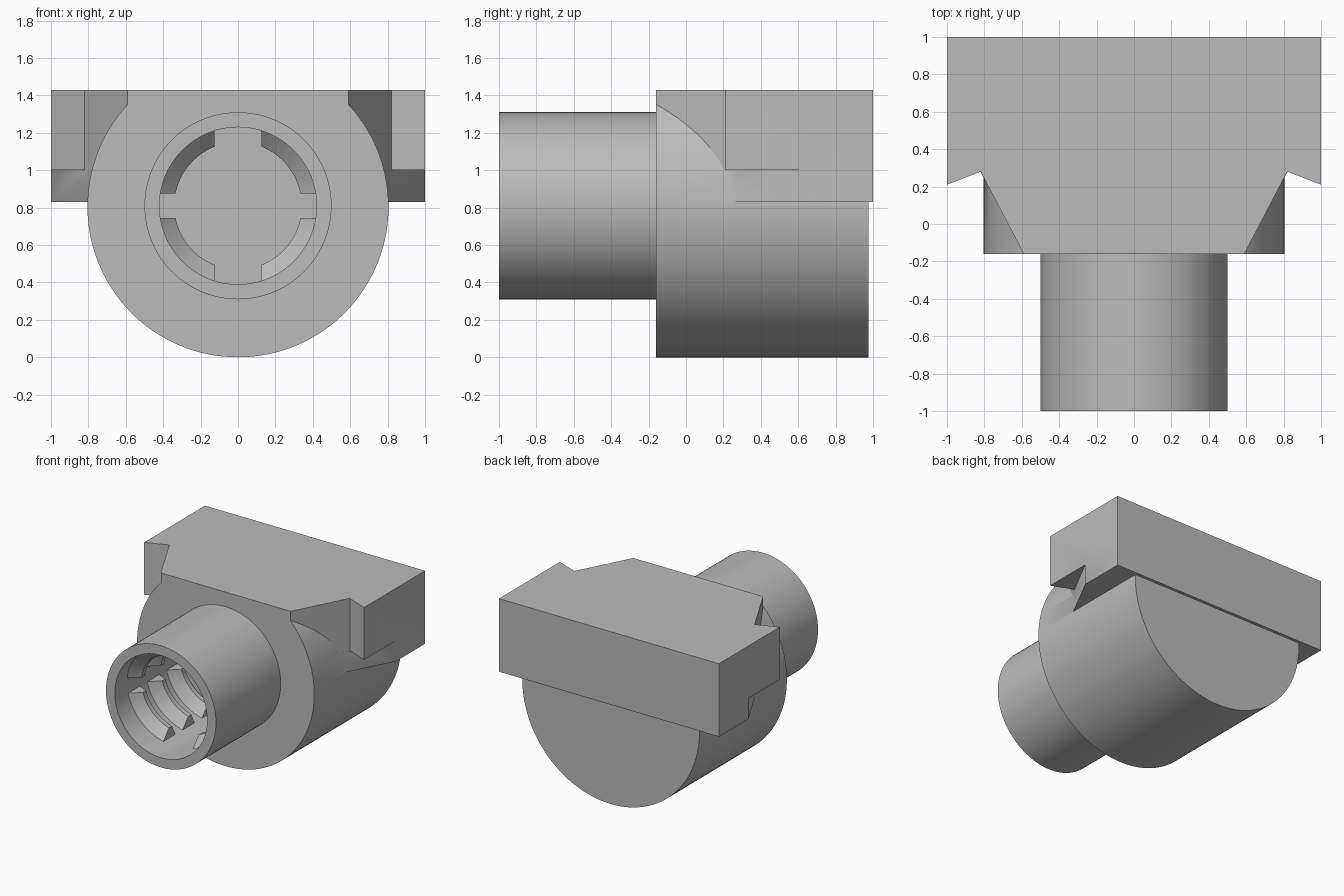
import bpy, bmesh, math
from mathutils import Vector

cube = bpy.data.objects.get("Cube")
if cube:
    bpy.data.objects.remove(cube, do_unlink=True)

# Single plain grey material
GREY = (0.5, 0.5, 0.5, 1)
mat = bpy.data.materials.new("plain_grey")
mat.use_nodes = True
mat.diffuse_color = GREY
next(n for n in mat.node_tree.nodes
     if n.type == 'BSDF_PRINCIPLED').inputs["Base Color"].default_value = GREY

FRONT, TOP = -0.16, 1.43      # collar front face, block top
COLLAR_R, PIPE_Z = 0.805, 0.81


def finish(name, bm):
    bmesh.ops.remove_doubles(bm, verts=bm.verts, dist=1e-5)
    bmesh.ops.recalc_face_normals(bm, faces=bm.faces)
    mesh = bpy.data.meshes.new(name)
    bm.to_mesh(mesh)
    bm.free()
    mesh.materials.append(mat)
    obj = bpy.data.objects.new(name, mesh)
    bpy.context.collection.objects.link(obj)
    return obj


def prism(name, outline, offset):
    """Extrude a closed outline along an offset vector."""
    bm = bmesh.new()
    face = bm.faces.new([bm.verts.new(p) for p in outline])
    new = bmesh.ops.extrude_face_region(bm, geom=[face], use_keep_orig=True)["geom"]
    bmesh.ops.translate(bm, vec=offset,
                        verts=[v for v in new if isinstance(v, bmesh.types.BMVert)])
    return finish(name, bm)


def slab(name, half, z0, z1):
    """Extrude upward an outline mirrored about x = 0."""
    pts = half + [(-x, y) for x, y in reversed(half)]
    return prism(name, [(x, y, z0) for x, y in pts], Vector((0, 0, z1 - z0)))


def smooth(obj):
    bpy.ops.object.select_all(action='DESELECT')
    obj.select_set(True)
    bpy.context.view_layer.objects.active = obj
    bpy.ops.object.shade_smooth_by_angle(angle=math.radians(30))


def unite(target, other):
    mod = target.modifiers.new("join", 'BOOLEAN')
    mod.operation, mod.solver, mod.object = 'UNION', 'EXACT', other
    bpy.context.view_layer.objects.active = target
    bpy.ops.object.modifier_apply(modifier=mod.name)
    bpy.data.objects.remove(other, do_unlink=True)


# Round collar with its top sliced off inside the block
start = math.asin((TOP - 0.03 - COLLAR_R) / COLLAR_R)
sweep = math.pi + 2 * start
arc = [start - sweep * i / 96 for i in range(97)]
body = prism("collar_and_block",
             [(COLLAR_R * math.cos(a), FRONT, COLLAR_R + COLLAR_R * math.sin(a)) for a in arc],
             Vector((0, 0.975 - FRONT, 0)))

# Tapered block: plain lower layer, hooked upper layer
lower = slab("block_lower", [(0.59, FRONT), (1, 0.62), (1, 1)], 0.83, 1.0)
upper = slab("block_upper", [(0.59, FRONT), (0.82, 0.28), (1, 0.21), (1, 1)], 1.0, TOP)
unite(lower, upper)
unite(body, lower)
smooth(body)

# Hollow pipe, lathed around the y axis
bm = bmesh.new()
profile = [(0, -0.17), (0.42, -0.17), (0.42, -1), (0.5, -1), (0.5, -0.1), (0, -0.1)]
verts = [bm.verts.new((r, y, PIPE_Z)) for r, y in profile]
edges = [bm.edges.new(pair) for pair in zip(verts, verts[1:])]
bmesh.ops.spin(bm, geom=verts + edges, cent=(0, 0, PIPE_Z), axis=(0, 1, 0),
               angle=math.tau, steps=96)
smooth(finish("pipe", bm))

# Internal thread, interrupted by a cross of straight slots
WIDE, NARROW, PITCH, STEPS = 0.125, 0.065, 0.25, 16
tooth = [(0.425, 0), (0.34, 0.08), (0.34, 0.12), (0.425, 0.16)]
bm = bmesh.new()
for turn in range(3):
    for quarter in range(4):
        first, last = (NARROW, WIDE) if quarter % 2 == 0 else (WIDE, NARROW)
        rings = []
        for i in range(STEPS + 1):
            ring = []
            for r, dy in tooth:
                a0 = math.asin(first / r)
                a1 = math.pi / 2 - math.asin(last / r)
                a = quarter * math.pi / 2 + a0 + (a1 - a0) * i / STEPS
                y = -0.97 + PITCH * (turn + a / math.tau) + dy
                ring.append(bm.verts.new((r * math.cos(a), y, PIPE_Z + r * math.sin(a))))
            rings.append(ring)
        for a, b in zip(rings, rings[1:]):
            for k in range(4):
                n = (k + 1) % 4
                bm.faces.new((a[k], a[n], b[n], b[k]))
        bm.faces.new(rings[0])
        bm.faces.new(rings[-1])
smooth(finish("inner_thread", bm))
